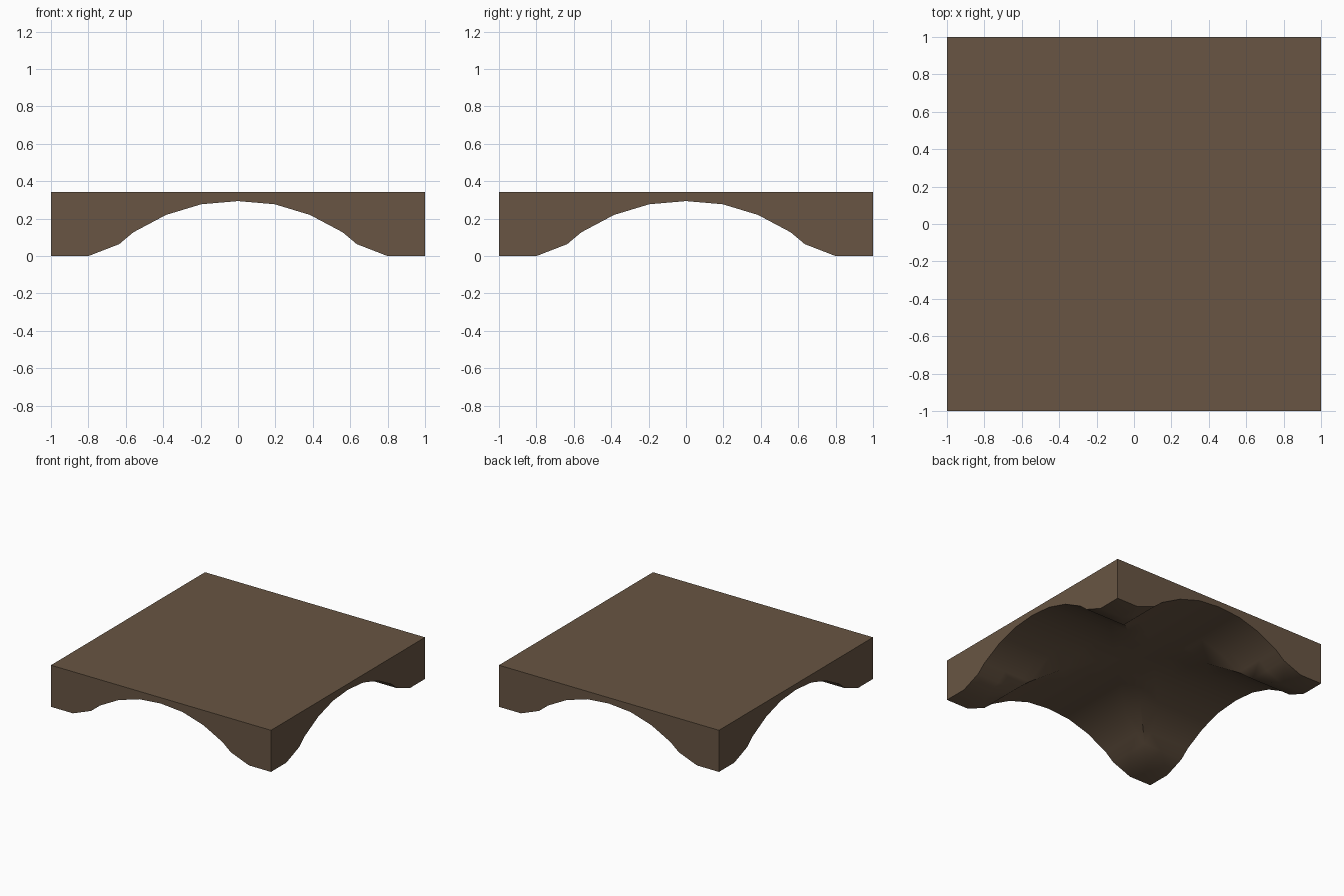
import bpy, bmesh, math

if "Cube" in bpy.data.objects:
    bpy.data.objects.remove(bpy.data.objects["Cube"])

TOP = 0.342
# half profile of the arch: (distance from centre, underside height)
HALF = [(0, 0.294), (0.197, 0.277), (0.385, 0.22), (0.56, 0.127),
        (0.635, 0.064), (0.8, 0.0), (1.0, 0.0)]
PROFILE = [(-x, z) for x, z in HALF[:0:-1]] + HALF
N = len(PROFILE)

bm = bmesh.new()

# underside: two crossing arches, the higher one wins at each point
grid = [[bm.verts.new((x, y, max(zx, zy))) for y, zy in PROFILE]
        for x, zx in PROFILE]
for i in range(N - 1):
    for j in range(N - 1):
        a, b, c, d = grid[i][j], grid[i][j+1], grid[i+1][j+1], grid[i+1][j]
        if i == j:                      # crease on one diagonal
            bm.faces.new((a, b, c))
            bm.faces.new((a, c, d))
        elif i + j == N - 2:            # crease on the other diagonal
            bm.faces.new((a, b, d))
            bm.faces.new((b, c, d))
        else:
            bm.faces.new((a, b, c, d))

# flat top
corners = [bm.verts.new((x, y, TOP)) for x, y in ((-1, -1), (1, -1), (1, 1), (-1, 1))]
bm.faces.new(corners)

# four arched side walls
edges = [[grid[i][0] for i in range(N)],
         [grid[-1][j] for j in range(N)],
         [grid[i][-1] for i in reversed(range(N))],
         [grid[0][j] for j in reversed(range(N))]]
for k, edge in enumerate(edges):
    bm.faces.new(edge + [corners[(k + 1) % 4], corners[k]])

bmesh.ops.recalc_face_normals(bm, faces=bm.faces)
mesh = bpy.data.meshes.new("cross_vault")
bm.to_mesh(mesh)
bm.free()

mat = bpy.data.materials.new("brown stone")
mat.diffuse_color = (0.138, 0.091, 0.056, 1)
mat.use_nodes = True
mat.node_tree.nodes["Principled BSDF"].inputs["Base Color"].default_value = mat.diffuse_color
mesh.materials.append(mat)

vault = bpy.data.objects.new("cross_vault", mesh)
bpy.context.collection.objects.link(vault)
bpy.context.view_layer.objects.active = vault
vault.select_set(True)
bpy.ops.object.shade_smooth_by_angle(angle=math.radians(30))
